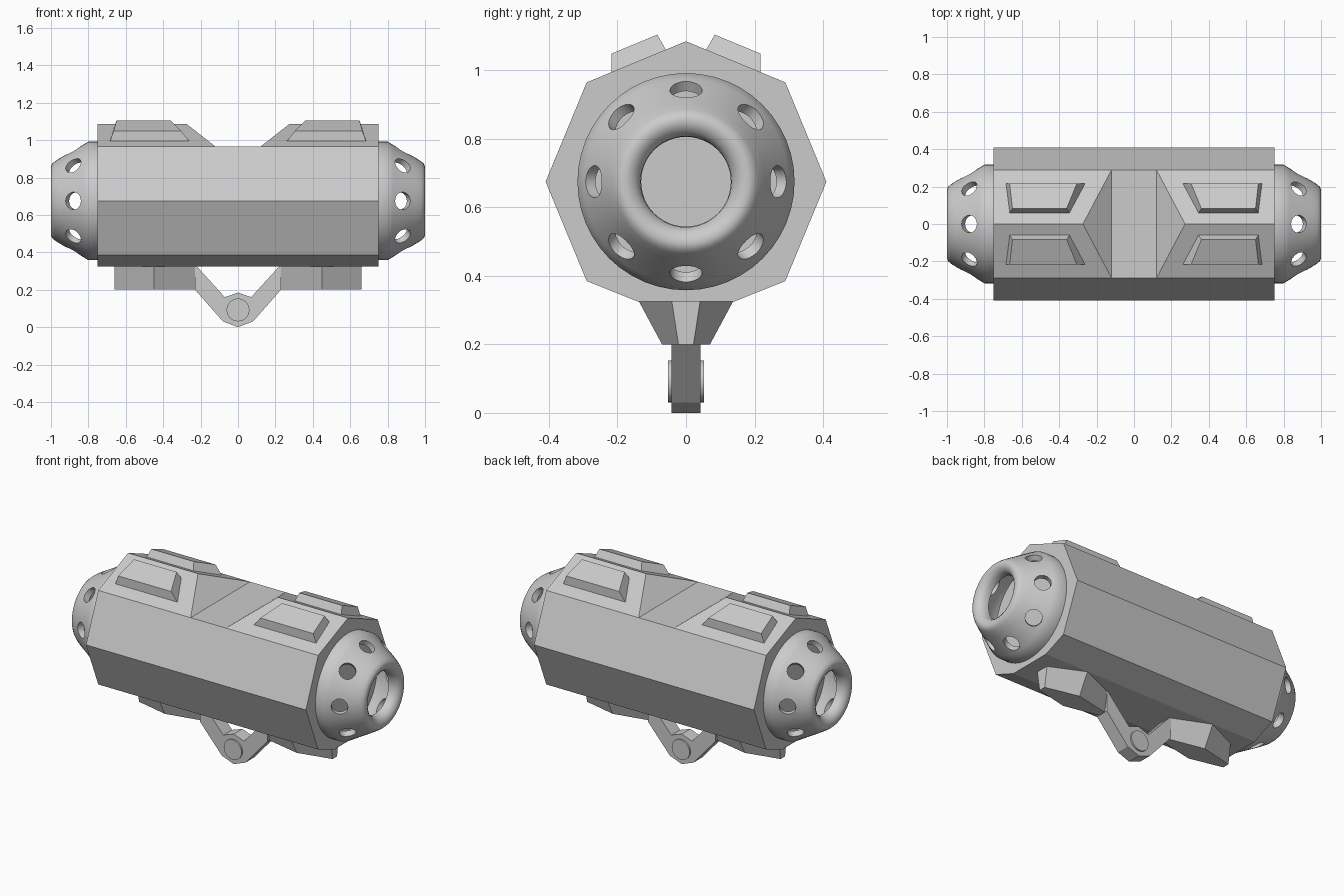
import bpy, bmesh
from math import sin, cos, pi, radians
from mathutils import Vector

if "Cube" in bpy.data.objects:
    bpy.data.objects.remove(bpy.data.objects["Cube"])

ZC = 0.675  # height of the barrel axis


def make(name, bm):
    bmesh.ops.recalc_face_normals(bm, faces=bm.faces)
    me = bpy.data.meshes.new(name)
    bm.to_mesh(me)
    bm.free()
    ob = bpy.data.objects.new(name, me)
    bpy.context.collection.objects.link(ob)
    return ob


def prism(name, outline, axis, half):
    """Extrude a 2D outline symmetrically along x (y,z points) or y (x,z points)."""
    bm = bmesh.new()
    place = (lambda a, b, t: (t, a, b)) if axis == 'x' else (lambda a, b, t: (a, t, b))
    lo, hi = [[bm.verts.new(place(a, b, t)) for a, b in outline] for t in (-half, half)]
    bm.faces.new(lo)
    bm.faces.new(hi)
    n = len(outline)
    for i in range(n):
        j = (i + 1) % n
        bm.faces.new((lo[i], lo[j], hi[j], hi[i]))
    return make(name, bm)


def loft(name, base, top):
    """Solid between two matching loops of 3D points."""
    bm = bmesh.new()
    a, b = [[bm.verts.new(p) for p in loop] for loop in (base, top)]
    bm.faces.new(a)
    bm.faces.new(b)
    n = len(a)
    for i in range(n):
        j = (i + 1) % n
        bm.faces.new((a[i], a[j], b[j], b[i]))
    return make(name, bm)


def cut(ob, cutter):
    m = ob.modifiers.new('cut', 'BOOLEAN')
    m.operation, m.solver, m.object = 'DIFFERENCE', 'EXACT', cutter
    bpy.context.view_layer.objects.active = ob
    bpy.ops.object.modifier_apply(modifier=m.name)
    bpy.data.objects.remove(cutter)


def smooth(ob):
    bpy.ops.object.select_all(action='DESELECT')
    ob.select_set(True)
    bpy.context.view_layer.objects.active = ob
    bpy.ops.object.shade_smooth_by_angle(angle=radians(35))


# Octagonal body with flattened underside and a notch in its ridge
right = [(0.14, 0.325), (0.29, 0.385), (0.41, ZC), (0.29, 0.965)]
outline = right + [(0, 1.085)] + [(-y, z) for y, z in reversed(right)]
body = prism('body', outline, 'x', 0.75)
notch = prism('notch_cutter', [(-0.12, 0.9652), (0.12, 0.9652), (0.42, 1.2), (-0.42, 1.2)], 'y', 0.6)
cut(body, notch)

# Hollow vented end caps, lathed around the x axis
CAP = [(0.745, 0.317), (0.80, 0.317), (0.83, 0.299), (0.95, 0.23), (0.98, 0.211),
       (0.995, 0.198), (1.0, 0.183), (0.998, 0.165), (0.985, 0.146), (0.965, 0.133),
       (0.935, 0.131), (0.932, 0.195), (0.80, 0.28), (0.745, 0.285)]
SEG = 48
for s, side in ((1, 'right'), (-1, 'left')):
    bm = bmesh.new()
    rings = []
    for k in range(SEG):
        t = 2 * pi * k / SEG
        rings.append([bm.verts.new((s * x, r * cos(t), ZC + r * sin(t))) for x, r in CAP])
    for k in range(SEG):
        p, q = rings[k], rings[(k + 1) % SEG]
        for i in range(len(CAP)):
            j = (i + 1) % len(CAP)
            bm.faces.new((p[i], p[j], q[j], q[i]))
    cap = make(side + '_end_cap', bm)

    # Eight vent holes drilled along the cone normal
    bm = bmesh.new()
    for k in range(8):
        t = k * pi / 4
        radial = Vector((0, cos(t), sin(t)))
        d = Vector((s * 0.5, 0, 0)) + radial * 0.866
        pos = Vector((s * 0.88, 0, ZC)) + radial * 0.268
        mat = d.to_track_quat('Z', 'Y').to_matrix().to_4x4()
        mat.translation = pos
        bmesh.ops.create_cone(bm, cap_ends=True, segments=24, radius1=0.047,
                              radius2=0.047, depth=0.12, matrix=mat)
    cut(cap, make('vent_cutter', bm))
    smooth(cap)


# Raised bevelled pads on the sloping upper faces
def roof(y):
    return 1.085 - y * 0.12 / 0.29


base2d = [(0.685, 0.217), (0.26, 0.217), (0.345, 0.058), (0.665, 0.058)]
top2d = [(0.665, 0.217), (0.305, 0.217), (0.36, 0.084), (0.65, 0.084)]
for sx in (1, -1):
    for sy in (1, -1):
        name = ('right' if sx > 0 else 'left') + ('_back' if sy > 0 else '_front') + '_pad'
        loft(name, [(sx * x, sy * y, roof(y) - 0.002) for x, y in base2d],
             [(sx * x, sy * y, roof(y) + 0.054) for x, y in top2d])


# Tapered keel blocks below the body, pointed in plan
def plan(wide, narrow, z, s):
    half = [(0.66, narrow), (0.45, wide), (0.225, narrow)]
    pts = half + [(x, -w) for x, w in reversed(half)]
    return [(s * x, w, z) for x, w in pts]


for s, side in ((1, 'right'), (-1, 'left')):
    keel = loft(side + '_keel', plan(0.14, 0.042, 0.33, s), plan(0.07, 0.022, 0.2, s))

# V-shaped bracket joining the keels, with a pivot pin
arm = [(0.08, 0.03), (0.23, 0.2), (0.23, 0.33), (0.22, 0.325), (0.07, 0.16)]
prism('bracket', [(0, 0)] + arm + [(0, 0.185)] + [(-x, z) for x, z in reversed(arm)], 'y', 0.042)
bpy.ops.mesh.primitive_cylinder_add(vertices=32, radius=0.061, depth=0.104,
                                    location=(0, 0, 0.092), rotation=(pi / 2, 0, 0))
pin = bpy.context.object
pin.name = 'pivot_pin'
smooth(pin)
